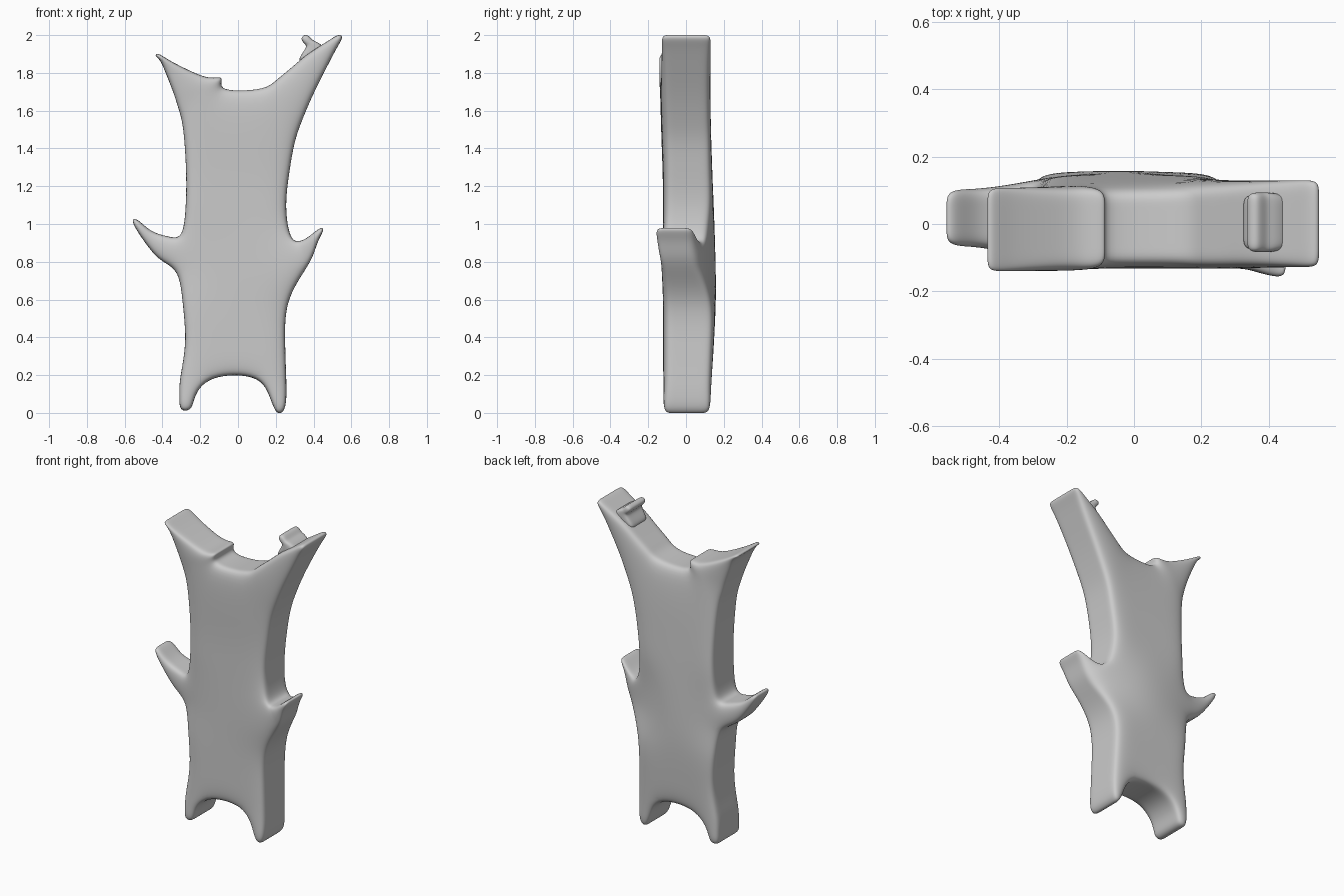
import bpy, bmesh

cube = bpy.data.objects.get("Cube")
if cube:
    bpy.data.objects.remove(cube, do_unlink=True)


def mix(a, b, t):
    t = max(0.0, min(1.0, t))
    return a + (b - a) * t


def slab(name, strips, depth, rim=0.055):
    """Build a flat quad layout from strips of ribs, then thicken and smooth it."""
    flat = bmesh.new()
    cache = {}

    def vert(p):
        if p not in cache:
            cache[p] = flat.verts.new((p[0], 0, p[1]))
        return cache[p]

    for ribs in strips:
        for r, s in zip(ribs, ribs[1:]):
            for i in range(len(r) - 1):
                flat.faces.new([vert(p) for p in (r[i], r[i + 1], s[i + 1], s[i])])

    # Push the rim outward so the smoothed surface passes through the outline
    target = {v: v.co.copy() for v in flat.verts}
    rim_links = {v: [e.other_vert(v) for e in v.link_edges if e.is_boundary]
                 for v in flat.verts if v.is_boundary}
    for _ in range(4):
        step = {v: target[v] - (a.co + b.co + v.co * 4) / 6
                for v, (a, b) in rim_links.items()}
        for v, d in step.items():
            v.co += d

    # Front and back sheets, joined by side walls with two support loops
    bm = bmesh.new()
    layers = {}
    for v in flat.verts:
        x, z = target[v].x, target[v].z
        front, back = depth(x, z)
        ys = (front, front + rim, back - rim, back) if v in rim_links else (front, back)
        layers[v] = [bm.verts.new((v.co.x, y, v.co.z)) for y in ys]
    for f in flat.faces:
        for k in (0, -1):
            bm.faces.new([layers[v][k] for v in f.verts])
    for e in flat.edges:
        if e.is_boundary:
            a, b = (layers[v] for v in e.verts)
            for k in range(3):
                bm.faces.new((a[k], b[k], b[k + 1], a[k + 1]))
    bmesh.ops.recalc_face_normals(bm, faces=bm.faces)
    mesh = bpy.data.meshes.new(name)
    bm.to_mesh(mesh)
    bm.free()
    flat.free()
    mesh.shade_smooth()
    obj = bpy.data.objects.new(name, mesh)
    bpy.context.collection.objects.link(obj)
    sub = obj.modifiers.new("smooth", 'SUBSURF')
    sub.levels = sub.render_levels = 3
    return obj


def trunk_depth(x, z):
    front = mix(-.122, -.142, (z - 1.3) / .4) + mix(0, .012, (x - .2) / .2)
    back = mix(.128, .16, z / .6) if z < .8 else mix(.16, .12, (z - .8) / .9)
    if z > 1.4:
        back += mix(0, .012, x / .4)
        back -= mix(0, .012, -x / .4)
    if .7 < z < 1.1 and abs(x) > .27:
        t = (abs(x) - .27) / .17
        if x < 0:
            return mix(front, -.068, t), mix(.14, .105, t)
        return mix(-.12, -.165, t), mix(.12, .03, t)
    return front, back


# Trunk rows, bottom to top, four points across
trunk = [[(l, z), (-.12, z - a), (.08, z - a), (r, z)] for z, l, r, a in (
    (.19, -.305, .255, .005), (.37, -.28, .25, 0), (.58, -.293, .265, 0),
    (.74, -.325, .345, 0), (.95, -.3, .275, 0), (1.1, -.277, .255, 0),
    (1.28, -.275, .273, 0))]
trunk.append([(-.29, 1.5), (-.07, 1.715), (.11, 1.715), (.3, 1.43)])

# Each branch starts on an edge of the trunk
right_horn = [trunk[-1][:2], [(-.315, 1.61), (-.085, 1.77)],
              [(-.34, 1.69), (-.15, 1.775)], [(-.375, 1.78), (-.25, 1.81)],
              [(-.41, 1.86), (-.36, 1.865)], [(-.435, 1.89), (-.42, 1.9)]]
left_horn = [trunk[-1][2:], [(.2, 1.76), (.34, 1.55)], [(.28, 1.825), (.4, 1.69)],
             [(.37, 1.9), (.475, 1.84)], [(.47, 1.965), (.525, 1.935)],
             [(.53, 2.0), (.55, 1.985)]]
right_leg = [trunk[0][:2], [(-.31, .09), (-.22, .1)], [(-.3, .02), (-.25, .025)]]
left_leg = [trunk[0][2:], [(.165, .09), (.256, .1)], [(.205, .005), (.245, .02)]]
right_stub = [[trunk[3][0], trunk[4][0]], [(-.41, .81), (-.37, .935)],
              [(-.49, .9), (-.46, .965)], [(-.555, 1.005), (-.53, 1.02)]]
left_stub = [[trunk[3][3], trunk[4][3]], [(.395, .83), (.315, .91)],
             [(.425, .91), (.37, .93)], [(.45, .965), (.43, .975)]]

slab("branch_trunk", [trunk, right_horn, left_horn, right_leg, left_leg,
                      right_stub, left_stub], trunk_depth)

# Small curled knot on top of the left horn
knot = [[(.33, 1.86), (.45, 1.9)], [(.355, 1.925), (.43, 1.955)],
        [(.35, 1.955), (.395, 1.975)], [(.337, 1.985), (.365, 2.0)]]
slab("horn_knot", [knot], lambda x, z: (-.085, .095), .04)
